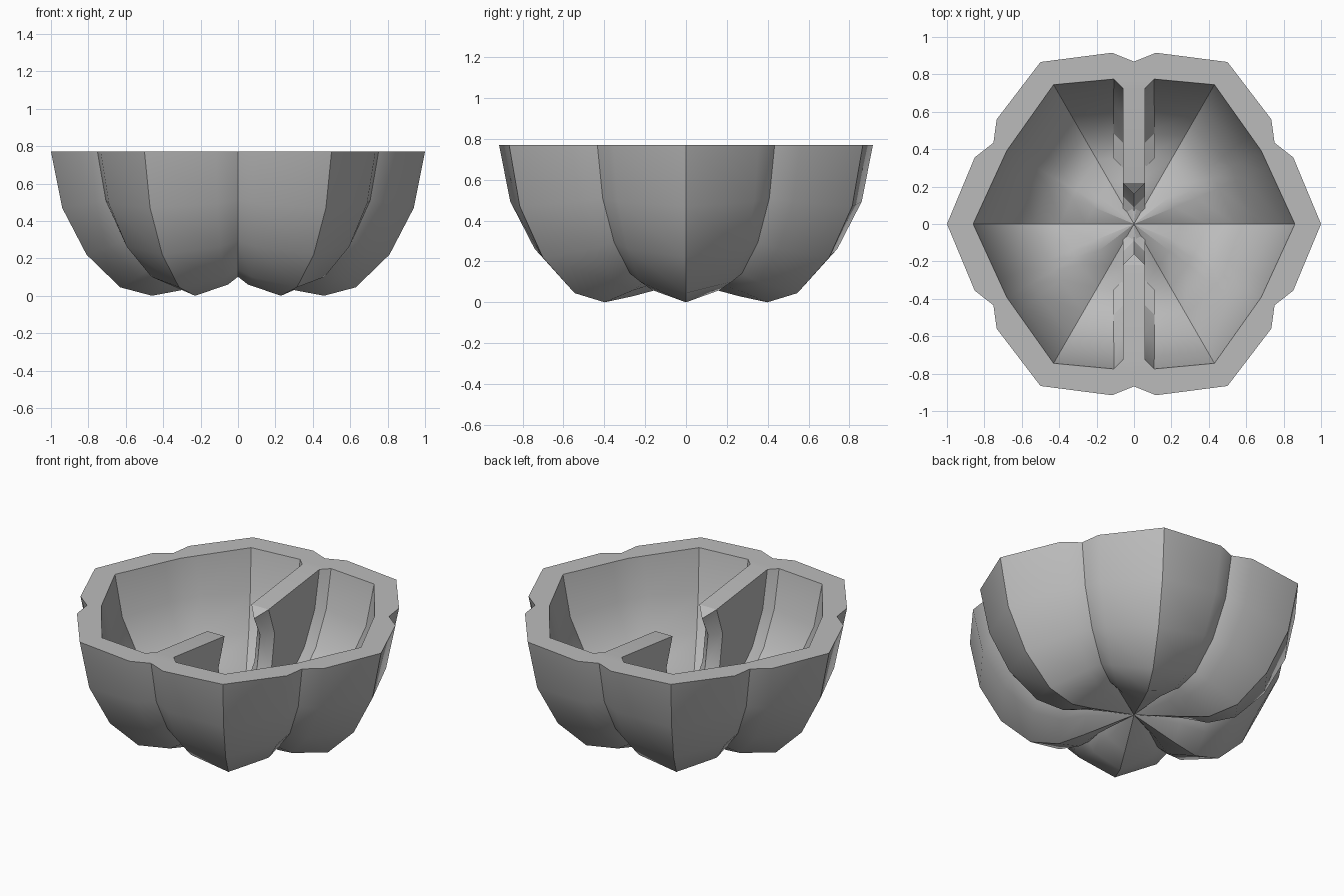
import bpy, bmesh, math
from math import radians, sin, cos

cube = bpy.data.objects.get("Cube")
if cube:
    bpy.data.objects.remove(cube)

RIM = 0.77
# Lobe profile from rim to underside: radius, height
PROFILE = [(1, RIM), (0.94, 0.47), (0.81, 0.22), (0.63, 0.045), (0.46, 0), (0.3, 0.03)]

gray = bpy.data.materials.new("plain_gray")
gray.use_nodes = True
COLOR = (0.5, 0.5, 0.5, 1)
gray.diffuse_color = COLOR
gray.node_tree.nodes["Principled BSDF"].inputs["Base Color"].default_value = COLOR


def finish(bm, name):
    bmesh.ops.recalc_face_normals(bm, faces=bm.faces)
    mesh = bpy.data.meshes.new(name)
    bm.to_mesh(mesh)
    bm.free()
    ob = bpy.data.objects.new(name, mesh)
    bpy.context.collection.objects.link(ob)
    mesh.materials.append(gray)
    bpy.ops.object.select_all(action="DESELECT")
    ob.select_set(True)
    bpy.context.view_layer.objects.active = ob
    bpy.ops.object.shade_smooth_by_angle(angle=radians(32))


def bridge(bm, a, b):
    n = len(a)
    for i in range(n):
        j = (i + 1) % n
        bm.faces.new((a[i], a[j], b[j], b[i]))


def lobed_shell(bm, scales):
    """Six-lobed half shell, each direction shrunk toward the rim centre."""
    rings = []
    for r, z in PROFILE:
        ring = []
        for lobe in range(6):
            for offset, s in zip((-22.7, 0, 22.7, 30), scales):
                a = radians(60 * lobe + offset)
                ring.append(bm.verts.new((r * s * cos(a), r * s * sin(a), RIM - (RIM - z) * s)))
        rings.append(ring)
    for a, b in zip(rings, rings[1:]):
        bridge(bm, a, b)
    pole = bm.verts.new((0, 0, RIM - 0.67 * scales[1]))
    last = rings[-1]
    for i in range(len(last)):
        bm.faces.new((last[i], last[(i + 1) % len(last)], pole))
    return rings[0]


# Bowl: lobed outside, shallower lobes inside, flat rim
TIP, VALLEY = 0.86, 0.785
t = radians(22.7)
chord = TIP * VALLEY * sin(radians(30)) / (TIP * sin(t) + VALLEY * sin(radians(30) - t))
bm = bmesh.new()
outer = lobed_shell(bm, (0.923, 1, 0.923, 0.868))
inner = lobed_shell(bm, (chord, TIP, chord, VALLEY))
bridge(bm, outer, inner)
finish(bm, "lobed_bowl")

# Dividing wall: two mirrored halves with wedge ends around a central opening
ENDS = (0.22, 0.28, 0.25, 0.15, 0.06)
for side, label in ((1, "back"), (-1, "front")):
    bm = bmesh.new()
    layers = []
    for k, end in enumerate(ENDS):
        r, z = PROFILE[k]
        z = RIM - (RIM - z) * VALLEY
        wall = r * VALLEY - 0.008
        dip, tip_dip = (0.06, 0.11) if k == 0 else (0, 0)
        flare = wall - 0.05
        outline = [(0, end - 0.06, z - tip_dip), (0.06, end, z - dip), (0.06, flare, z),
                   (0.11, wall, z), (0, wall + 0.008, z), (-0.11, wall, z),
                   (-0.06, flare, z), (-0.06, end, z - dip)]
        layers.append([bm.verts.new((x, y * side, h)) for x, y, h in outline])
    for a, b in zip(layers, layers[1:]):
        bridge(bm, a, b)
    top = layers[0]
    bm.faces.new((top[7], top[0], top[1]))
    bm.faces.new((top[1], top[2], top[6], top[7]))
    bm.faces.new(top[2:7])
    bm.faces.new(layers[-1])
    finish(bm, label + "_divider")
